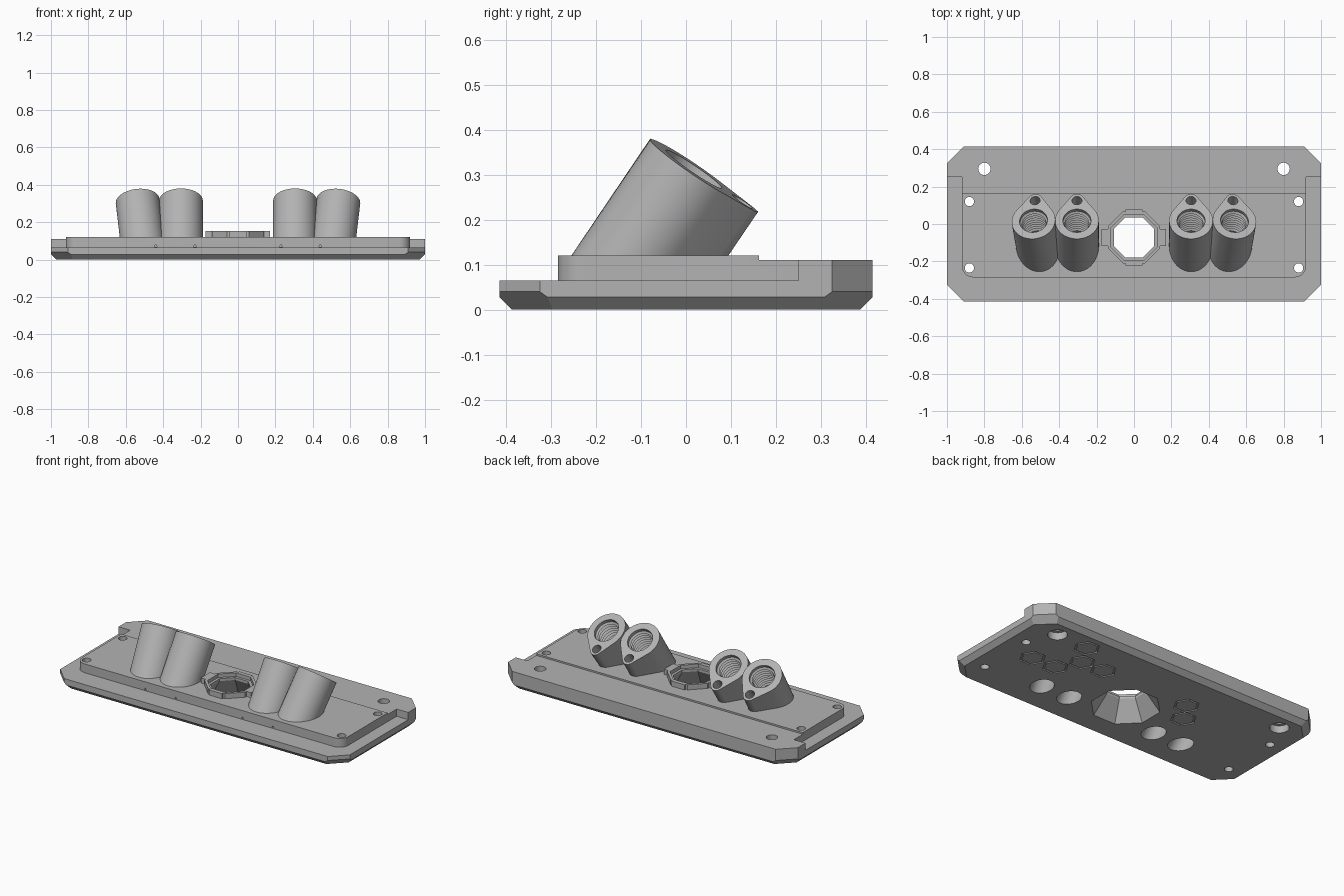
import bpy, bmesh
from math import sin, cos, pi, radians, acos
from mathutils import Matrix, Vector

cube = bpy.data.objects.get("Cube")
if cube:
    bpy.data.objects.remove(cube, do_unlink=True)

grey = bpy.data.materials.new("plain_grey")
grey.use_nodes = True
colour = (0.45, 0.45, 0.45, 1)
grey.diffuse_color = colour
for node in grey.node_tree.nodes:
    if node.type == 'BSDF_PRINCIPLED':
        node.inputs["Base Color"].default_value = colour


def make(name, bm, matrix=Matrix()):
    bm.transform(matrix)
    bmesh.ops.recalc_face_normals(bm, faces=bm.faces)
    mesh = bpy.data.meshes.new(name)
    bm.to_mesh(mesh)
    bm.free()
    mesh.materials.append(grey)
    ob = bpy.data.objects.new(name, mesh)
    bpy.context.collection.objects.link(ob)
    return ob


def loft(name, layers, matrix=Matrix(), floor=None):
    """Solid through a stack of (outline, z) layers, capped at both ends."""
    bm = bmesh.new()
    rings = [[bm.verts.new((x, y, z)) for x, y in pts] for pts, z in layers]
    n = len(rings[0])
    for a, b in zip(rings, rings[1:]):
        for i in range(n):
            j = (i + 1) % n
            bm.faces.new((a[i], a[j], b[j], b[i]))
    bm.faces.new(rings[0][::-1])
    bm.faces.new(rings[-1])
    if floor is not None:
        bm.transform(matrix)
        matrix = Matrix()
        slice_off(bm, (0, 0, floor), (0, 0, -1))
    return make(name, bm, matrix)


def prism(name, pts, z0, z1, matrix=Matrix(), floor=None):
    return loft(name, [(pts, z0), (pts, z1)], matrix, floor)


def slice_off(bm, point, normal):
    bmesh.ops.bisect_plane(bm, geom=bm.verts[:] + bm.edges[:] + bm.faces[:], dist=1e-6,
                           plane_co=point, plane_no=normal, clear_outer=True)
    bmesh.ops.holes_fill(bm, edges=[e for e in bm.edges if e.is_boundary], sides=0)


def circle(r, n=32, cx=0, cy=0, turn=0):
    return [(cx + r * cos(turn + 2 * pi * i / n), cy + r * sin(turn + 2 * pi * i / n))
            for i in range(n)]


def arc(cx, cy, r, a0, a1, n):
    return [(cx + r * cos(a0 + (a1 - a0) * i / n), cy + r * sin(a0 + (a1 - a0) * i / n))
            for i in range(n + 1)]


def box(x0, x1, y0, y1):
    return [(x0, y0), (x1, y0), (x1, y1), (x0, y1)]


def boolean(target, tool, operation='DIFFERENCE'):
    mod = target.modifiers.new("cut", 'BOOLEAN')
    mod.operation, mod.solver, mod.object = operation, 'EXACT', tool
    bpy.context.view_layer.update()
    bpy.context.view_layer.objects.active = target
    bpy.ops.object.modifier_apply(modifier=mod.name)
    bpy.data.objects.remove(tool, do_unlink=True)


# Base plate: block with cut corners and a bevelled underside
HX, HY, TOP, SHELF = 1.0, 0.415, 0.12, 0.065
bm = bmesh.new()
bmesh.ops.create_cube(bm, size=1, matrix=Matrix.Translation((0, 0, TOP / 2))
                      @ Matrix.Diagonal((2 * HX, 2 * HY, TOP, 1)))
for sx in (-1, 1):
    slice_off(bm, (sx * HX, 0, 0.028), (sx, 0, -1))
    slice_off(bm, (0, sx * HY, 0.028), (0, sx, -1))
    for sy in (-1, 1):
        slice_off(bm, (sx * HX, sy * 0.325, 0), (sx, sy, 0))
        slice_off(bm, (sx * HX, sy * 0.325, 0.04), (sx, sy, -1.41))
plate = make("base_plate", bm)

# Low shelf around the front and sides, leaving a rounded raised panel
panel_front, R = -0.285, 0.06
right_corner = arc(0.92 - R, panel_front + R, R, 0, -pi / 2, 8)
left_corner = [(-x, y) for x, y in reversed(right_corner)]
shelf = [(-0.92, 0.25), (-1.2, 0.25), (-1.2, -0.6), (1.2, -0.6), (1.2, 0.25), (0.92, 0.25)]
boolean(plate, prism("shelf_cutter", shelf + right_corner + left_corner, SHELF, 0.3))
# Slightly lower deck at the back
boolean(plate, prism("deck_cutter", box(-1.2, 1.2, 0.162, 0.6), 0.11, 0.3))

# Screw holes, the rear pair wider underneath
for sx in (-1, 1):
    for x, y, r in ((0.8, 0.295, 0.033), (0.88, 0.12, 0.025), (0.88, -0.235, 0.025)):
        boolean(plate, prism("screw_cutter", circle(r, 24, sx * x, y), -0.1, 0.3))
    boolean(plate, prism("recess_cutter", circle(0.055, 24, sx * 0.8, 0.295), -0.1, 0.045))
    # Tiny nicks in the front wall of the panel
    for x in (0.23, 0.44):
        turn = Matrix.Translation((sx * x, 0, 0.073)) @ Matrix.Rotation(pi / 2, 4, 'X')
        boolean(plate, prism("nick_cutter", circle(0.009, 3, turn=pi / 2), 0.27, 0.3, turn))

# Engraved hexagon outlines underneath
for x, y in ((0.74, 0.01), (0.58, 0.015), (0.58, 0.285), (0.5, 0.15),
             (0.35, 0.153), (-0.25, 0.152), (-0.33, 0.03)):
    groove = prism("groove_cutter", circle(0.075, 6, x, y), -0.02, 0.008)
    boolean(groove, prism("groove_core", circle(0.064, 6, x, y), -0.1, 0.1))
    boolean(plate, groove)

# Octagonal collar with side tabs around the central window
CY = -0.072


def octagon(half):
    return circle(half / cos(pi / 8), 8, 0, CY, pi / 8)


def window():
    return loft("window_cutter", [(octagon(0.19), -0.01), (octagon(0.108), 0.115),
                                  (octagon(0.108), 0.3)])


collar = prism("window_collar", octagon(0.14), 0.1, 0.152)
boolean(collar, prism("tabs", box(-0.175, 0.172, CY - 0.045, CY + 0.045), 0.1, 0.152), 'UNION')
boolean(collar, prism("tabs", box(-0.045, 0.045, CY - 0.15, CY + 0.15), 0.1, 0.152), 'UNION')
boolean(collar, prism("recess_cutter", octagon(0.124), 0.13, 0.3))
boolean(collar, window())
boolean(plate, window())

# Tilted threaded sockets with a teardrop section and a pin hole in the lobe
BIG, SMALL, OFFSET, LENGTH = 0.117, 0.038, 0.134, 0.38
a = acos((BIG - SMALL) / OFFSET)
teardrop = (arc(0, OFFSET, SMALL, pi / 2 - a, pi / 2 + a, 12)
            + arc(0, 0, BIG, pi / 2 + a, 5 * pi / 2 - a, 40))
BORE, PITCH, TURNS = 0.064, 0.02, 9
thread = [(circle(BORE), -0.15)]
for i in range(TURNS):
    z = LENGTH - 0.01 - (TURNS - i) * PITCH
    thread += [(circle(BORE), z), (circle(0.075), z + PITCH / 2)]
thread += [(circle(0.075), LENGTH + 0.05)]

smooth = [plate, collar]
for side, sx in (("left", 1), ("right", -1)):
    for place, x, lean in (("inner", 0.305, 0), ("outer", 0.5, 6.8)):
        pose = (Matrix.Translation((sx * x, -0.195, 0))
                @ Matrix.Rotation(radians(sx * lean), 4, 'Y')
                @ Matrix.Rotation(radians(-34), 4, 'X'))
        socket = prism(f"{side}_{place}_socket", teardrop, -0.05, LENGTH, pose, floor=0.1)
        boolean(socket, loft("thread_cutter", thread, pose))
        boolean(socket, prism("pin_cutter", circle(0.027, 20, 0, OFFSET - 0.004), 0.26, 0.5, pose))
        boolean(plate, prism("bore_cutter", circle(BORE), -0.15, 0.3, pose))
        smooth.append(socket)

# Smooth shading with sharp edges kept
bpy.ops.object.select_all(action='DESELECT')
for ob in smooth:
    ob.select_set(True)
bpy.context.view_layer.objects.active = plate
bpy.ops.object.shade_smooth_by_angle(angle=radians(30))
